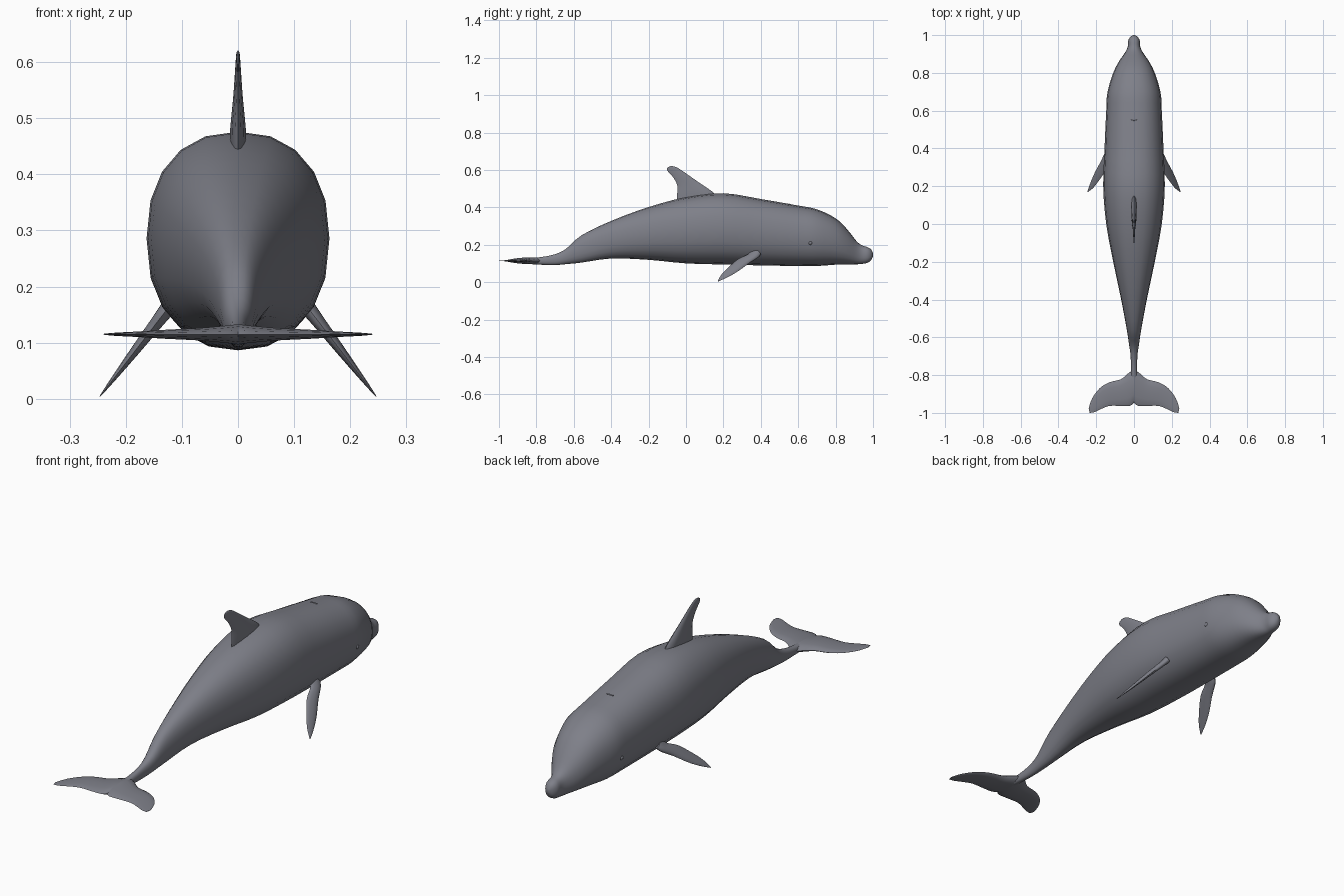
import bpy, bmesh
from math import pi, sin, cos, copysign
from mathutils import Vector

cube = bpy.data.objects.get("Cube")
if cube:
    bpy.data.objects.remove(cube)

grey = bpy.data.materials.new("slate_grey")
grey.use_nodes = True
colour = (0.21, 0.215, 0.25, 1)
grey.diffuse_color = colour
grey.node_tree.nodes["Principled BSDF"].inputs["Base Color"].default_value = colour


def spline(rows, steps):
    """Smooth a list of number rows with a Catmull-Rom curve."""
    rows = [Vector(r) for r in rows]
    out = []
    for i in range(len(rows) - 1):
        a, b, c, d = rows[max(i - 1, 0)], rows[i], rows[i + 1], rows[min(i + 2, len(rows) - 1)]
        for s in range(steps):
            t = s / steps
            out.append(b + (c - a) * (t / 2) + (a * 2 - b * 5 + c * 4 - d) * (t * t / 2)
                       + (b * 3 - a - c * 3 + d) * (t ** 3 / 2))
    return out + [rows[-1]]


def loft(name, rings, angle=60):
    """Skin a series of equal rings, close both ends and shade smoothly."""
    bm = bmesh.new()
    loops = [[bm.verts.new(p) for p in ring] for ring in rings]
    for lower, upper in zip(loops, loops[1:]):
        for i in range(len(lower)):
            bm.faces.new((lower[i - 1], lower[i], upper[i], upper[i - 1]))
    for loop in (loops[0], loops[-1]):
        bm.faces.new(loop)
    bmesh.ops.recalc_face_normals(bm, faces=bm.faces)
    return finish(name, bm, angle)


def finish(name, bm, angle=60):
    mesh = bpy.data.meshes.new(name)
    bm.to_mesh(mesh)
    bm.free()
    mesh.materials.append(grey)
    obj = bpy.data.objects.new(name, mesh)
    bpy.context.collection.objects.link(obj)
    bpy.ops.object.select_all(action="DESELECT")
    obj.select_set(True)
    bpy.context.view_layer.objects.active = obj
    bpy.ops.object.shade_smooth_by_angle(angle=angle * pi / 180)
    return obj


def fin(name, stations, place, sides=12):
    """Blade from rows of lead (u, v), trail (u, v) and half thickness."""
    rings = []
    for lu, lv, tu, tv, thick in spline(stations, 3):
        ring = []
        for k in range(sides):
            a = 2 * pi * k / sides
            s = (1 - cos(a)) / 2
            w = thick * sin(a) * (1.25 - 0.5 * s)
            ring.append(place(lu + (tu - lu) * s, lv + (tv - lv) * s, w))
        rings.append(ring)
    return loft(name, rings)


# Body stations: y, half width, bottom z, top z
body = [
    (-.91, .006, .112, .122), (-.86, .016, .1, .13), (-.78, .016, .094, .134),
    (-.7, .018, .092, .15), (-.64, .026, .097, .18), (-.56, .038, .105, .25),
    (-.4, .068, .127, .328), (-.2, .11, .12, .402), (0, .147, .101, .455),
    (.2, .163, .095, .476), (.4, .156, .09, .445), (.6, .147, .087, .41),
    (.7, .14, .087, .39), (.8, .11, .094, .342), (.86, .08, .096, .285),
    (.91, .046, .096, .222), (.94, .033, .098, .198), (.97, .031, .104, .188),
    (.99, .02, .118, .175), (1, .005, .14, .155),
]
SIDES = 20


def section(y, width, low, high):
    """Slightly squared oval cross-section."""
    ring = []
    for k in range(SIDES):
        c, s = cos(2 * pi * k / SIDES), sin(2 * pi * k / SIDES)
        x, z = (copysign(abs(v) ** .88, v) for v in (c, s))
        ring.append((x * width, y, (low + high) / 2 + z * (high - low) / 2))
    return ring


loft("body", [section(*row) for row in spline(body, 3)], 80)

# Dorsal fin, swept back
dorsal = [
    (.17, .45, -.05, .43, .014), (.14, .485, -.047, .475, .014),
    (.06, .54, -.047, .52, .009), (0, .582, -.068, .56, .006),
    (-.045, .612, -.09, .585, .004), (-.075, .621, -.102, .6, .003),
    (-.092, .617, -.102, .61, .001),
]
fin("dorsal_fin", dorsal, lambda y, z, w: (w, y, z))

# Paired flukes and flippers
fluke = [
    (0, -.77, 0, -.945, .018), (.03, -.79, .02, -.962, .015),
    (.07, -.822, .07, -.963, .011), (.13, -.838, .13, -.963, .008),
    (.18, -.868, .175, -.98, .005), (.22, -.92, .21, -.996, .003),
    (.24, -.975, .235, -1, .001),
]
flipper = [
    (.4, .15, .35, .185, .014), (.385, .132, .335, .152, .012),
    (.335, .1, .28, .125, .01), (.28, .06, .23, .083, .007),
    (.225, .028, .19, .042, .004), (.172, .004, .17, .008, .001),
]


def flipper_point(side):
    return lambda y, z, w: (side * (.13 + (.155 - z) * .77 + w * .8), y, z + w * .6)


for side, label in ((1, "left"), (-1, "right")):
    fin(label + "_fluke", fluke, lambda x, y, w: (side * x, y, .115 + w))
    fin(label + "_flipper", flipper, flipper_point(side))
    # Small bead eye
    bm = bmesh.new()
    bmesh.ops.create_uvsphere(bm, u_segments=12, v_segments=8, radius=.011)
    bmesh.ops.translate(bm, verts=bm.verts, vec=(side * .135, .665, .21))
    finish(label + "_eye", bm)

# Blowhole slit on the crown
bm = bmesh.new()
bmesh.ops.create_uvsphere(bm, u_segments=12, v_segments=6, radius=1)
bmesh.ops.scale(bm, verts=bm.verts, vec=(.018, .004, .003))
bmesh.ops.translate(bm, verts=bm.verts, vec=(0, .55, .418))
finish("blowhole", bm)
